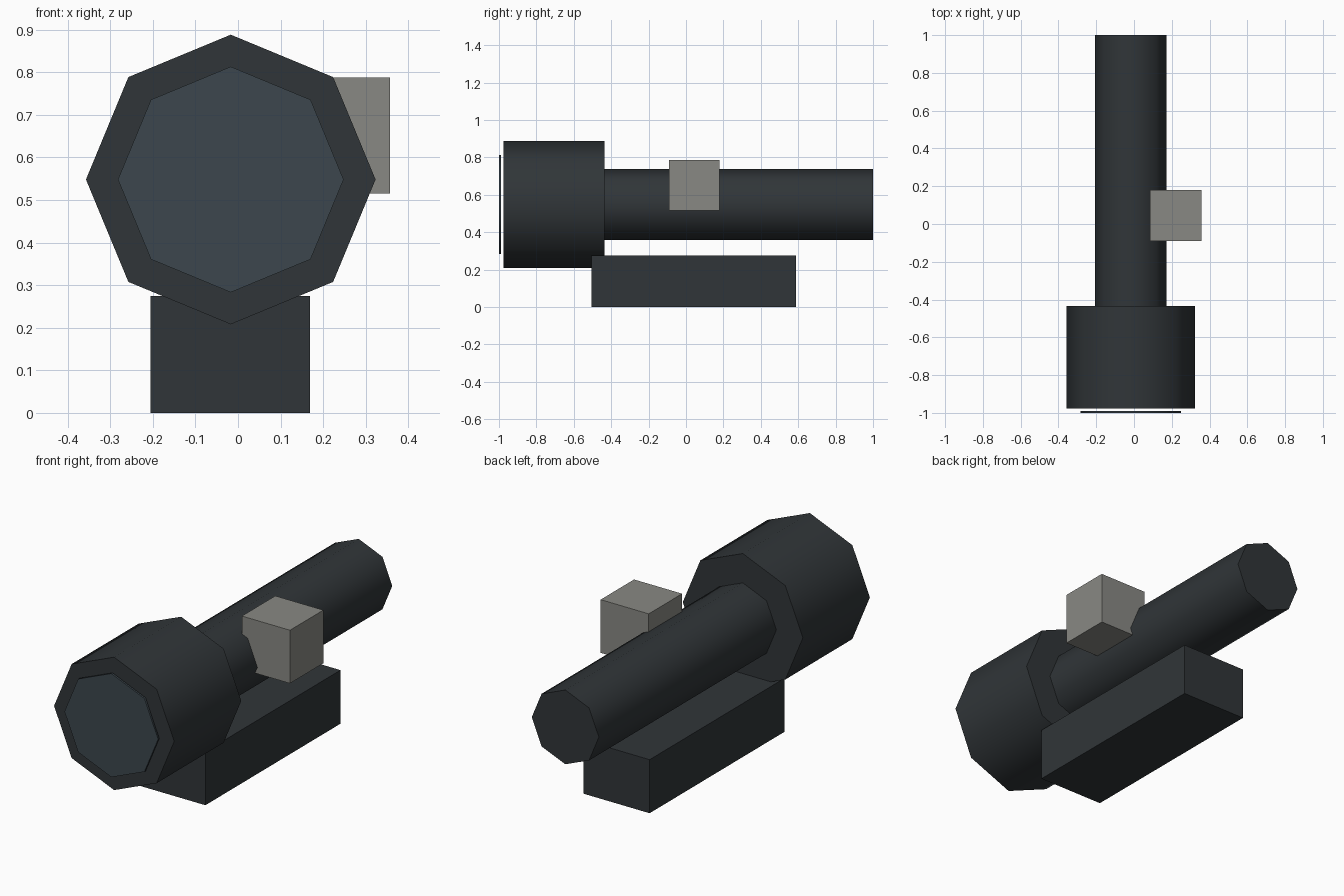
import bpy, math

if "Cube" in bpy.data.objects:
    bpy.data.objects.remove(bpy.data.objects["Cube"])

AXIS_X, AXIS_Z = -0.017, 0.548  # centre line of the tube


def material(name, rgb):
    m = bpy.data.materials.new(name)
    m.diffuse_color = (*rgb, 1)
    m.use_nodes = True
    m.node_tree.nodes["Principled BSDF"].inputs["Base Color"].default_value = m.diffuse_color
    return m


dark = material("dark_metal", (0.030, 0.036, 0.040))
glass = material("lens_glass", (0.045, 0.062, 0.075))
grey = material("grey_knob", (0.25, 0.25, 0.23))


def tube(name, radius, y0, y1, mat):
    """Eight-sided cylinder along y with a corner pointing up."""
    bpy.ops.mesh.primitive_cylinder_add(
        vertices=8, radius=radius, depth=y1 - y0,
        location=(AXIS_X, (y0 + y1) / 2, AXIS_Z), rotation=(math.pi / 2, 0, 0))
    ob = bpy.context.object
    ob.name = name
    ob.data.materials.append(mat)
    bpy.ops.object.shade_smooth_by_angle(angle=math.radians(50))


def box(name, lo, hi, mat):
    bpy.ops.mesh.primitive_cube_add(
        size=1, location=[(a + b) / 2 for a, b in zip(lo, hi)])
    ob = bpy.context.object
    ob.name = name
    ob.scale = [b - a for a, b in zip(lo, hi)]
    bpy.ops.object.transform_apply(location=False, rotation=False, scale=True)
    ob.data.materials.append(mat)


# Sight body: long tube, wide front bell, thin lens floating just ahead
tube("main_tube", 0.19, -0.50, 1.0, dark)
tube("front_bell", 0.34, -0.977, -0.435, dark)
tube("front_lens", 0.265, -1.0, -0.99, glass)

# Mounting block below and adjustment knob on the right
box("mount_base", (-0.205, -0.505, 0), (0.169, 0.587, 0.274), dark)
box("side_knob", (0.085, -0.09, 0.515), (0.357, 0.18, 0.787), grey)
